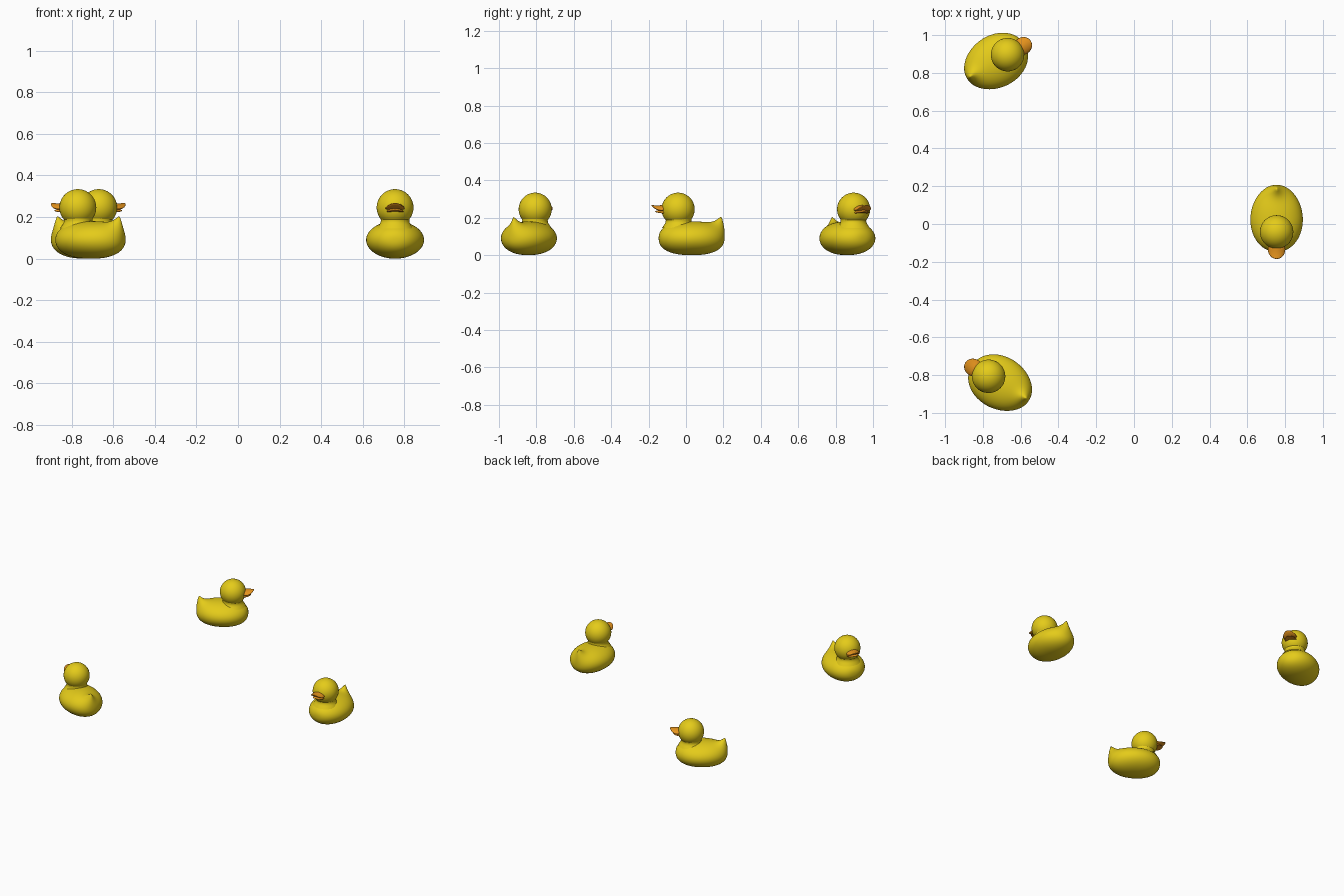
import bpy, bmesh, math
from mathutils import Matrix, Vector

if "Cube" in bpy.data.objects:
    bpy.data.objects.remove(bpy.data.objects["Cube"])


def material(name, rgb):
    m = bpy.data.materials.new(name)
    m.diffuse_color = (*rgb, 1)
    m.use_nodes = True
    m.node_tree.nodes["Principled BSDF"].inputs["Base Color"].default_value = m.diffuse_color
    return m


YELLOW = material("duck yellow", (0.78, 0.60, 0.01))
ORANGE = material("beak orange", (0.78, 0.29, 0.012))


def finish(bm, name, mat):
    bmesh.ops.recalc_face_normals(bm, faces=bm.faces)
    me = bpy.data.meshes.new(name)
    bm.to_mesh(me)
    bm.free()
    me.materials.append(mat)
    me.shade_smooth()
    return me


def shaped_sphere(name, mat, shape, segs=48, rings=32):
    """Unit sphere whose points are moved by a shaping rule."""
    bm = bmesh.new()
    bmesh.ops.create_uvsphere(bm, u_segments=segs, v_segments=rings, radius=1)
    for v in bm.verts:
        v.co = shape(v.co.copy())
    return finish(bm, name, mat)


# Body: full oval, flat underneath, with the tail pulled up at the back
TAIL = Vector((0, 0.185, 0.145))


def body_shape(p):
    r = math.hypot(p.x, p.z)
    p = p / (r ** 2.4 + abs(p.y) ** 2.4) ** (1 / 2.4)
    wide = 0.139 * (1 - 0.13 * p.y ** 2 - 0.08 * max(p.y, 0))
    q = Vector((p.x * wide, 0.03 + p.y * 0.176, 0.09 + p.z * 0.09))
    w = math.exp(-((q - TAIL).length / 0.036) ** 1.4)
    return Vector((q.x * (1 - 0.45 * w), q.y + 0.006 * w, q.z + 0.062 * w))


# Neck: concave collar between body and head
def neck_mesh():
    bm = bmesh.new()
    profile = [(0.088, 0.145), (0.076, 0.163), (0.070, 0.173),
               (0.068, 0.183), (0.070, 0.194)]
    n = 40
    rows = [[bm.verts.new((r * math.cos(2 * math.pi * i / n),
                           -0.04 + r * math.sin(2 * math.pi * i / n), z))
             for i in range(n)] for r, z in profile]
    for a, b in zip(rows, rows[1:]):
        for i in range(n):
            j = (i + 1) % n
            bm.faces.new((a[i], a[j], b[j], b[i]))
    return finish(bm, "neck", YELLOW)


def head_shape(p):
    return p * 0.0885 + Vector((0, -0.042, 0.2455))


# Bills: flattened rounded plates, bending towards the tip
def bill(y, length, z, thick, width, bend):
    def shape(p):
        t = max(0, -p.y)
        return Vector((p.x * width, y + p.y * length,
                       z + p.z * thick * (1 - 0.4 * t)
                       + bend * t ** 2 - 0.010 * p.x ** 2))
    return shape


parts = [
    shaped_sphere("body", YELLOW, body_shape, 64, 48),
    neck_mesh(),
    shaped_sphere("head", YELLOW, head_shape),
    shaped_sphere("upper_bill", ORANGE,
                  bill(-0.135, 0.050, 0.252, 0.015, 0.046, 0.014), 32, 16),
    shaped_sphere("lower_bill", ORANGE,
                  bill(-0.124, 0.042, 0.236, 0.010, 0.040, -0.004), 32, 16),
]

# Three ducks, set round a ring a third of a turn apart
centre = Vector((-0.228, 0.016, 0))
for k in range(3):
    place = (Matrix.Translation(centre) @ Matrix.Rotation(k * math.tau / 3, 4, 'Z')
             @ Matrix.Translation((0.983, -0.016, 0)))
    for me in parts:
        ob = bpy.data.objects.new(f"duck_{k + 1}_{me.name}", me)
        bpy.context.collection.objects.link(ob)
        ob.matrix_world = place
